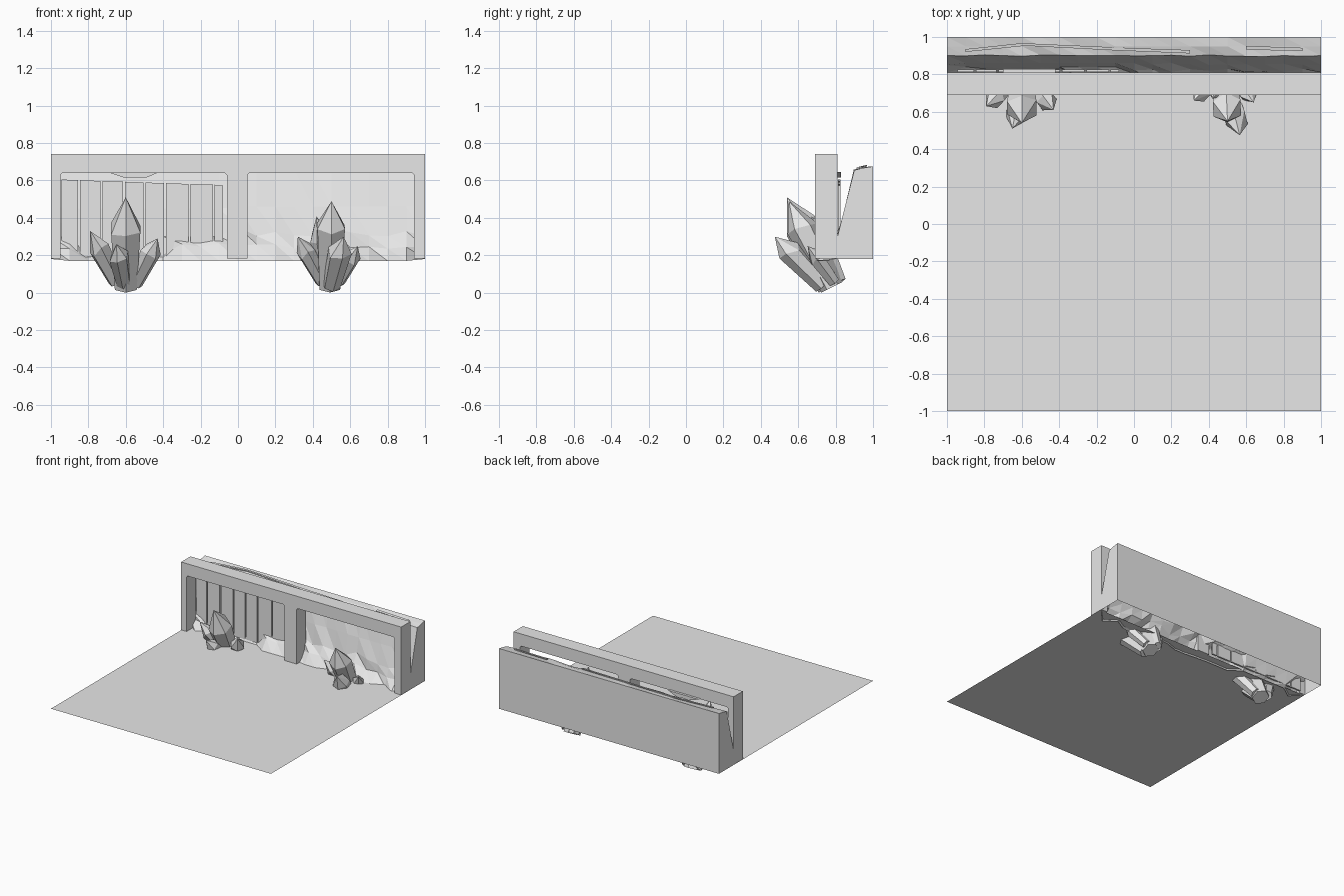
import bpy, bmesh, random
from mathutils import Vector

random.seed(4)
cube = bpy.data.objects.get("Cube")
if cube:
    bpy.data.objects.remove(cube)

grey = bpy.data.materials.new("stone_grey")
grey.use_nodes = True
grey.diffuse_color = (0.8, 0.8, 0.8, 1)
grey.node_tree.nodes["Principled BSDF"].inputs["Base Color"].default_value = (0.8, 0.8, 0.8, 1)

GROUND = 0.18


def finish(name, bm, fix_normals=True):
    if fix_normals:
        bmesh.ops.recalc_face_normals(bm, faces=bm.faces)
    mesh = bpy.data.meshes.new(name)
    bm.to_mesh(mesh)
    bm.free()
    mesh.materials.append(grey)
    obj = bpy.data.objects.new(name, mesh)
    bpy.context.collection.objects.link(obj)
    return obj


def extrude(name, points, offset):
    """Close a flat outline and pull it along an offset."""
    bm = bmesh.new()
    face = bm.faces.new([bm.verts.new(p) for p in points])
    moved = bmesh.ops.extrude_face_region(bm, geom=[face], use_keep_orig=True)["geom"]
    bmesh.ops.translate(bm, vec=offset, verts=[g for g in moved if isinstance(g, bmesh.types.BMVert)])
    return finish(name, bm)


def crystal(name, base, tip, radius, sides=6):
    """Tapered prism with a faceted point, leaning from base to tip."""
    base, tip = Vector(base), Vector(tip)
    axis = tip - base
    turn = axis.to_track_quat('Z', 'Y')
    bm = bmesh.new()
    rings = []
    for along, scale in ((0, 0.75), (0.68, 1.0)):
        ring = bmesh.ops.create_circle(bm, segments=sides, radius=radius * scale)["verts"]
        for v in ring:
            wobble = random.uniform(-0.06, 0.06) if along else 0
            v.co = base + turn @ (v.co + Vector((0, 0, axis.length * (along + wobble))))
        rings.append(ring)
    point = bm.verts.new(tip)
    bm.faces.new(rings[0][::-1])
    for i in range(sides):
        j = (i + 1) % sides
        bm.faces.new((rings[0][i], rings[0][j], rings[1][j], rings[1][i]))
        bm.faces.new((rings[1][i], rings[1][j], point))
    return finish(name, bm)


# Ground sheet
bm = bmesh.new()
bm.faces.new([bm.verts.new((x, y, GROUND)) for x, y in ((-1, -1), (1, -1), (1, 0.8), (-1, 0.8))])
finish("ground", bm, False)

# Front frame with two openings
low, lintel, top = GROUND + 0.002, 0.64, 0.74
outline = [(-1, top), (-1, low)]
for left, right in ((-0.95, -0.06), (0.05, 0.94)):
    outline += [(left, low), (left, lintel - 0.01), (left + 0.01, lintel),
                (right - 0.01, lintel), (right, lintel - 0.01), (right, low)]
outline += [(1, low), (1, top)]
extrude("frame", [(x, 0.69, z) for x, z in outline], (0, 0.12, 0))

# Rock wall: hollow shell swept along x, bulging at the foot
bm = bmesh.new()
columns = []
steps = 20
for i in range(steps + 1):
    x = -1 + 2 * i / steps
    end = i in (0, steps)
    jit = (lambda a: 0) if end else (lambda a: random.uniform(-a, a))
    planked = -0.97 < x < -0.03
    if planked:
        bulge = 0.07 if x < -0.87 or -0.4 < x < -0.08 else 0.0
        foot = [(0.86, 0.45), (0.84, 0.30), (0.83 - bulge / 2, 0.21 + bulge / 2 + jit(0.02)),
                (0.80 - bulge, 0.17)]
    elif end:
        foot = [(0.85, 0.46), (0.81, 0.30), (0.81, 0.24), (0.81, GROUND)]
    else:
        foot = [(0.855 + jit(0.006), 0.46), (0.82 + jit(0.01), 0.33 + jit(0.03)),
                (0.79 + jit(0.02), 0.25 + jit(0.03)), (0.73 + jit(0.035), 0.17)]
    profile = [(1, GROUND), (1, 0.675), (0.95, 0.667 + jit(0.006)),
               (0.9 + jit(0.005), 0.655 + jit(0.004))] + foot
    columns.append([bm.verts.new((x, y, z)) for y, z in profile])
for a, b in zip(columns, columns[1:]):
    for k in range(len(a) - 1):
        quad = (a[k], b[k], b[k + 1], a[k + 1])
        if k == 0:
            bm.faces.new(quad)
        else:
            bm.faces.new(quad[:3])
            bm.faces.new((quad[0], quad[2], quad[3]))
bm.faces.new(columns[0])
bm.faces.new(columns[-1][::-1])
finish("rock_wall", bm)

# Long thin slabs lying on the wall top
extrude("top_slab_long", [(-0.9, 0.92, 0.664), (-0.58, 0.953, 0.672), (-0.1, 0.928, 0.666),
                          (0.3, 0.912, 0.662), (0.3, 0.93, 0.666), (0.0, 0.94, 0.668),
                          (-0.6, 0.967, 0.674), (-0.9, 0.935, 0.667)], (0, 0, 0.008))
extrude("top_slab_short", [(0.6, 0.932, 0.666), (0.9, 0.925, 0.664),
                           (0.9, 0.942, 0.667), (0.6, 0.952, 0.67)], (0, 0, 0.008))

# Upright planks in the left opening
edges = [-0.945, -0.845, -0.725, -0.605, -0.495, -0.385, -0.255, -0.125, -0.07]
for i, (a, b) in enumerate(zip(edges, edges[1:])):
    head = 0.605 - 0.004 * i
    extrude(f"plank_{i + 1}", [(a, 0.812, 0.19), (b - 0.01, 0.812, 0.19),
                               (b - 0.01, 0.812, head - 0.004), (a, 0.812, head)], (0, 0.014, 0))
extrude("rock_lip", [(-0.7, 0.80, 0.645), (-0.61, 0.80, 0.615), (-0.49, 0.80, 0.615),
                     (-0.42, 0.80, 0.645)], (0, 0.03, 0))

# Crystal clusters: base, tip, radius
clusters = {
    "left_crystal": [((-0.6, 0.77, 0.04), (-0.6, 0.54, 0.52), 0.09),
                     ((-0.65, 0.78, 0.07), (-0.79, 0.63, 0.34), 0.058),
                     ((-0.55, 0.77, 0.06), (-0.43, 0.61, 0.3), 0.055),
                     ((-0.61, 0.73, 0.06), (-0.65, 0.51, 0.27), 0.055)],
    "right_crystal": [((0.49, 0.78, 0.04), (0.5, 0.55, 0.5), 0.085),
                      ((0.5, 0.73, 0.05), (0.565, 0.475, 0.31), 0.065),
                      ((0.45, 0.8, 0.07), (0.32, 0.66, 0.31), 0.05),
                      ((0.46, 0.82, 0.07), (0.42, 0.67, 0.42), 0.05),
                      ((0.54, 0.79, 0.07), (0.64, 0.65, 0.26), 0.045)],
}
for name, parts in clusters.items():
    for i, (base, tip, radius) in enumerate(parts):
        crystal(f"{name}_{i + 1}", base, tip, radius)

# Rest the lowest crystal on the base plane
bpy.context.view_layer.update()
lowest = min(v.co.z for o in bpy.data.objects if "crystal" in o.name for v in o.data.vertices)
for o in bpy.data.objects:
    if "crystal" in o.name:
        for v in o.data.vertices:
            v.co.z -= lowest
